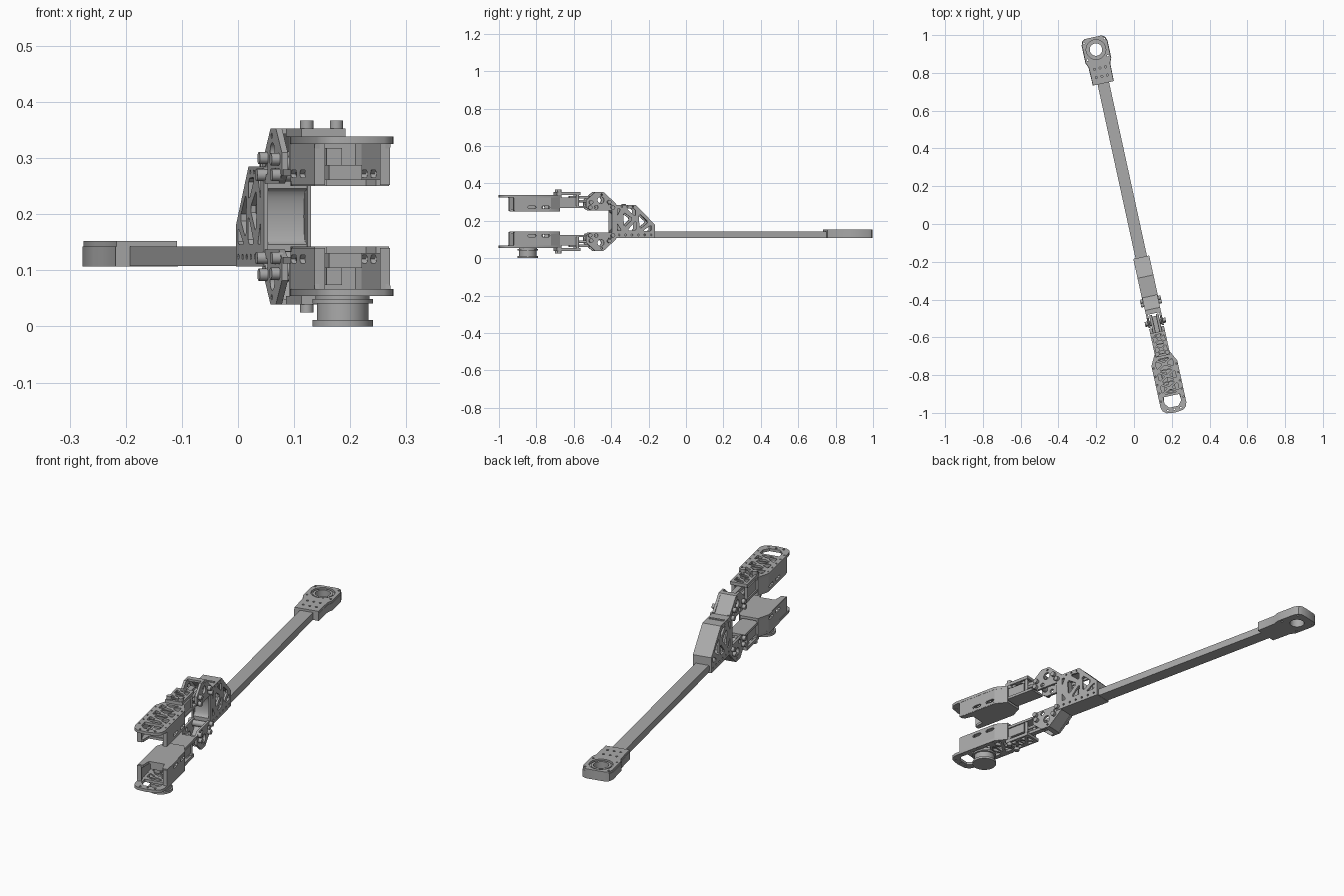
import bpy, bmesh, math
from mathutils import Matrix, Vector

old = bpy.data.objects.get("Cube")
if old:
    bpy.data.objects.remove(old, do_unlink=True)

# One plain grey for the whole machine
grey = bpy.data.materials.new("machined_grey")
grey.use_nodes = True
color = (0.4, 0.4, 0.4, 1)
grey.diffuse_color = color
grey.node_tree.nodes["Principled BSDF"].inputs["Base Color"].default_value = color

SWING = Matrix.Rotation(math.radians(12.3), 4, 'Z')
MID = 0.196
FLIP = Matrix.Translation((0, 0, 2 * MID)) @ Matrix.Diagonal((1, 1, -1, 1))
# Map the drawing plane (u, v, depth) to the model axes
PLANES = {
    'z': Matrix.Identity(4),
    'x': Matrix(((0, 0, 1, 0), (1, 0, 0, 0), (0, 1, 0, 0), (0, 0, 0, 1))),
    'y': Matrix(((1, 0, 0, 0), (0, 0, 1, 0), (0, 1, 0, 0), (0, 0, 0, 1))),
}


def plate(name, axis, outline, lo, hi, holes=(), place=Matrix.Identity(4)):
    """Flat plate with cut-outs, extruded along one axis."""
    cu = bpy.data.curves.new(name, 'CURVE')
    cu.dimensions = '2D'
    cu.fill_mode = 'BOTH'
    cu.extrude = (hi - lo) / 2
    for loop in [outline, *holes]:
        sp = cu.splines.new('POLY')
        sp.points.add(len(loop) - 1)
        for p, (u, v) in zip(sp.points, loop):
            p.co = (u, v, 0, 1)
        sp.use_cyclic_u = True
    tmp = bpy.data.objects.new(name + "_outline", cu)
    bpy.context.collection.objects.link(tmp)
    dg = bpy.context.evaluated_depsgraph_get()
    me = bpy.data.meshes.new_from_object(tmp.evaluated_get(dg))
    bpy.data.objects.remove(tmp, do_unlink=True)
    bpy.data.curves.remove(cu)
    bm = bmesh.new()
    bm.from_mesh(me)
    bmesh.ops.remove_doubles(bm, verts=bm.verts, dist=1e-5)
    bm.transform(SWING @ place @ PLANES[axis] @ Matrix.Translation((0, 0, (lo + hi) / 2)))
    bmesh.ops.recalc_face_normals(bm, faces=bm.faces)
    for f in bm.faces:
        f.smooth = True
    bm.to_mesh(me)
    bm.free()
    me.set_sharp_from_angle(angle=math.radians(35))
    me.materials.clear()
    me.materials.append(grey)
    ob = bpy.data.objects.new(name, me)
    bpy.context.collection.objects.link(ob)
    return ob


def circle(u, v, r, n=24):
    return [(u + r * math.cos(2 * math.pi * i / n), v + r * math.sin(2 * math.pi * i / n)) for i in range(n)]


def rect(u0, u1, v0, v1):
    return [(u0, v0), (u1, v0), (u1, v1), (u0, v1)]


def slot(u0, u1, v, r):
    return [(u0, v - r), (u1, v - r), (u1 + r, v), (u1, v + r), (u0, v + r), (u0 - r, v)]


def sym(half):
    """Close a half outline by mirroring it across u = 0."""
    return half + [(-u, v) for u, v in reversed(half) if u > 0]


def shrink(tri, k=0.68):
    """Pull a triangle toward its centre and blunt its corners."""
    c = sum((Vector(p) for p in tri), Vector((0, 0))) / 3
    pts = [c + (Vector(p) - c) * k for p in tri]
    return [tuple(pts[i].lerp(pts[j], 0.15)) for i in range(3) for j in ((i - 1) % 3, (i + 1) % 3)]


def truss(w, v0, v1, bays):
    """X-braced cut-outs along a plate."""
    out, step = [], (v1 - v0) / bays
    for b in range(bays):
        a, e = v0 + b * step, v0 + (b + 1) * step
        c = (0, (a + e) / 2)
        q = [(-w, a), (w, a), (w, e), (-w, e)]
        out += [shrink((q[i], q[(i + 1) % 4], c)) for i in range(4)]
    return out


# Long beam
plate("beam", 'z', rect(-0.031, 0.031, -0.22, 0.86), 0.108, 0.142)

# Rear mounting head with a stepped bore
head = sym([(0, 0.762), (0.057, 0.762), (0.059, 0.86), (0.07, 0.885), (0.07, 0.98), (0.062, 1.002), (0.045, 1.012), (0, 1.012)])
screws = [circle(x, y, 0.0055, 10) for x in (-0.03, 0, 0.03) for y in (0.80, 0.845)]
corners = [circle(x, y, 0.005, 10) for x in (-0.055, 0.055) for y in (0.9, 0.992)]
plate("head_base", 'z', head, 0.107, 0.142, [circle(0, 0.945, 0.033, 40)] + corners)
plate("head_top", 'z', [(u * 0.97, v) for u, v in head], 0.142, 0.152, [circle(0, 0.945, 0.052, 40)] + screws + corners)
plate("head_ring", 'z', circle(0, 0.945, 0.044, 40), 0.142, 0.149, [circle(0, 0.945, 0.033, 40)])

# Central bracket: two trussed cheeks, a folded cap and a scooped front web
cheek = [(-0.18, 0.107), (-0.18, 0.18), (-0.285, 0.285), (-0.405, 0.285), (-0.405, 0.107)]
ribs = [((-0.195, 0.145), (-0.195, 0.18), (-0.25, 0.145)),
        ((-0.21, 0.193), (-0.27, 0.245), (-0.265, 0.15)),
        ((-0.28, 0.145), (-0.28, 0.205), (-0.335, 0.145)),
        ((-0.285, 0.265), (-0.285, 0.22), (-0.34, 0.268)),
        ((-0.295, 0.21), (-0.35, 0.16), (-0.355, 0.25)),
        ((-0.36, 0.145), (-0.39, 0.145), (-0.39, 0.195)),
        ((-0.365, 0.265), (-0.39, 0.265), (-0.39, 0.215))]
cheek_holes = [shrink(t, 0.9) for t in ribs]
cheek_holes += [circle(-0.2 - 0.035 * i, 0.124, 0.005, 10) for i in range(6)]
cheek_holes += [circle(-0.3 - 0.03 * i, 0.275, 0.004, 10) for i in range(4)]
for s in (-1, 1):
    lo, hi = sorted((s * 0.034, s * 0.043))
    plate("bracket_cheek", 'x', cheek, lo, hi, cheek_holes)
cap = [(-0.18, 0.14), (-0.18, 0.18), (-0.285, 0.285), (-0.405, 0.285),
       (-0.405, 0.276), (-0.289, 0.276), (-0.189, 0.176), (-0.189, 0.14)]
plate("bracket_cap", 'x', cap, -0.034, 0.034)
plate("cap_groove_bar", 'z', rect(-0.034, 0.034, -0.345, -0.335), 0.284, 0.289)
plate("bracket_floor", 'z', rect(-0.034, 0.034, -0.405, -0.18), 0.107, 0.116)
scoop = [(-0.412 + 0.018 * math.cos(a), MID + 0.05 * math.sin(a)) for a in [math.pi * (i / 12 - 0.5) for i in range(13)]]
web = [(-0.412, 0.107)] + scoop + [(-0.412, 0.285), (-0.388, 0.285), (-0.388, 0.107)]
plate("bracket_front_web", 'x', web, -0.036, 0.036)
for s in (-1, 1):
    plate("web_edge", 'x', rect(-0.415, -0.385, 0.107, 0.285), *sorted((s * 0.036, s * 0.043)))

# Two fingers, the lower one mirrored
for side, place in (("upper", Matrix.Identity(4)), ("lower", FLIP)):
    def part(name, *args, **kw):
        return plate(side + "_" + name, *args, place=place, **kw)

    # Hinge block
    hinge = [(-0.40, 0.255), (-0.39, 0.29), (-0.46, 0.353), (-0.505, 0.353), (-0.555, 0.31), (-0.555, 0.27), (-0.53, 0.255)]
    openings = [circle(-0.475, 0.31, 0.018, 16), circle(-0.5, 0.272, 0.01, 12),
                circle(-0.47, 0.34, 0.005, 8), circle(-0.425, 0.28, 0.01, 12)]
    for s in (-1, 1):
        part("hinge_cheek", 'x', hinge, *sorted((s * 0.030, s * 0.041)), holes=openings)
        for y, z in ((-0.43, 0.30), (-0.41, 0.27), (-0.535, 0.27), (-0.53, 0.298)):
            part("hinge_bolt", 'x', circle(y, z, 0.011, 16), *sorted((s * 0.036, s * 0.056)))
        part("push_rod", 'y', circle(s * 0.018, 0.305, 0.007, 12), -0.63, -0.49)
    part("hinge_cap", 'x', [(-0.392, 0.285), (-0.46, 0.353), (-0.485, 0.353), (-0.485, 0.343),
                            (-0.464, 0.343), (-0.40, 0.28)], -0.031, 0.031)
    part("hinge_pin", 'x', circle(-0.425, 0.272, 0.014, 20), -0.034, 0.034)
    part("link_pin", 'x', circle(-0.535, 0.29, 0.012, 16), -0.034, 0.034)

    # Narrow neck
    part("neck_plate", 'z', rect(-0.04, 0.04, -0.715, -0.585), 0.338, 0.353,
         holes=truss(0.034, -0.705, -0.595, 2))
    part("neck_block", 'z', rect(-0.034, 0.034, -0.73, -0.61), 0.275, 0.325)
    part("neck_floor", 'z', rect(-0.04, 0.04, -0.73, -0.56), 0.268, 0.28)
    part("neck_rail", 'z', rect(-0.012, 0.012, -0.64, -0.5), 0.318, 0.332)
    for s in (-1, 1):
        part("neck_post", 'z', circle(s * 0.03, -0.6, 0.008, 12), 0.275, 0.34)
        part("neck_bolt", 'z', circle(s * 0.027, -0.70, 0.012, 20), 0.325, 0.367)

    # Trussed outer plate with a rounded tip
    tip = sym([(0, -0.70), (0.042, -0.70), (0.07, -0.755), (0.07, -0.98), (0.063, -1.002), (0.045, -1.016), (0, -1.022)])
    window = [(-0.045, -0.93), (0.045, -0.93), (0.045, -0.965), (0.025, -0.99), (-0.025, -0.99), (-0.045, -0.965)]
    rivets = [circle(s * 0.061, -0.77 - 0.045 * i, 0.004, 8) for s in (-1, 1) for i in range(5)]
    rivets += [circle(x, -1.004, 0.005, 8) for x in (-0.035, 0, 0.035)]
    part("outer_plate", 'z', tip, 0.325, 0.338, holes=truss(0.052, -0.92, -0.725, 3) + [window] + rivets)

    # Side walls with slots, and the sloping shoulders behind them
    wall = [(-0.958, 0.326), (-0.95, 0.252), (-0.765, 0.252), (-0.755, 0.262), (-0.755, 0.326)]
    slots = [slot(-0.875, -0.84, 0.272, 0.007), slot(-0.80, -0.765, 0.272, 0.007)]
    for s in (-1, 1):
        part("side_wall", 'x', wall, *sorted((s * 0.060, s * 0.069)), holes=slots)
        shoulder = [(s * 0.069, -0.754), (s * 0.042, -0.70), (s * 0.034, -0.70), (s * 0.060, -0.758)]
        part("shoulder", 'z', shoulder, 0.262, 0.326)
        part("front_post", 'z', [(s * 0.069, -0.957), (s * 0.05, -0.957), (s * 0.06, -0.915), (s * 0.069, -0.915)], 0.252, 0.326)

    # Gripping pad with a notch at the tip, and the drive box behind it
    pad = sym([(0, -0.70), (0.042, -0.70), (0.068, -0.752), (0.068, -0.95), (0.045, -0.95), (0.036, -0.905), (0, -0.905)])
    part("grip_pad", 'z', pad, 0.25, 0.262)
    part("drive_box", 'z', rect(-0.03, 0.03, -0.90, -0.79), 0.252, 0.288)
    part("drive_bracket", 'z', rect(-0.028, 0.0, -0.87, -0.80), 0.288, 0.318)
    part("bulkhead", 'y', rect(-0.056, 0.056, 0.255, 0.326), -0.742, -0.732)

# Motor under the lower finger
for name, r, lo, hi in (("motor_base", 0.054, 0, 0.011), ("motor_body", 0.046, 0.011, 0.041),
                        ("motor_flange", 0.054, 0.041, 0.049), ("motor_collar", 0.048, 0.049, 0.062)):
    plate(name, 'z', circle(0.002, -0.866, r, 40), lo, hi)
